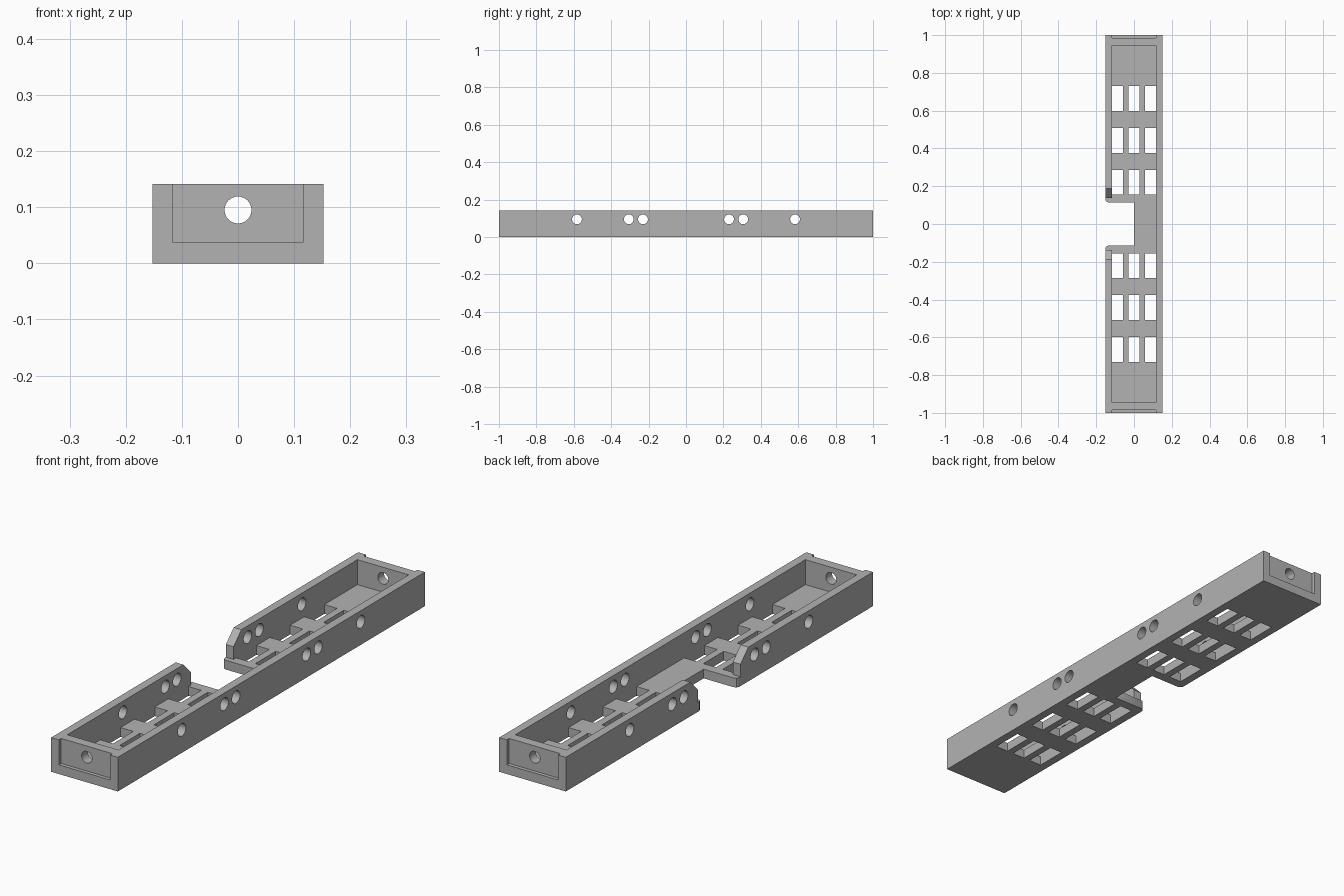
import bpy, bmesh, math
from mathutils import Matrix, Vector

if "Cube" in bpy.data.objects:
    bpy.data.objects.remove(bpy.data.objects["Cube"], do_unlink=True)

HALF_W, HALF_L, HEIGHT = 0.152, 1.0, 0.141
INNER_W, INNER_L, FLOOR = 0.117, 0.945, 0.038
HOLE_Z, OVER = 0.095, 0.3

grey = bpy.data.materials.new("plain_grey")
grey.use_nodes = True
COLOUR = (0.45, 0.45, 0.45, 1)
grey.diffuse_color = COLOUR
grey.node_tree.nodes["Principled BSDF"].inputs["Base Color"].default_value = COLOUR


def add_box(bm, x0, x1, y0, y1, z0, z1):
    size = Matrix.Diagonal((x1 - x0, y1 - y0, z1 - z0, 1))
    centre = Matrix.Translation(((x0 + x1) / 2, (y0 + y1) / 2, (z0 + z1) / 2))
    bmesh.ops.create_cube(bm, size=1, matrix=centre @ size)


def add_drill(bm, centre, radius, length, axis):
    turn = Vector((0, 0, 1)).rotation_difference(Vector(axis)).to_matrix().to_4x4()
    bmesh.ops.create_cone(bm, cap_ends=True, segments=32, radius1=radius, radius2=radius,
                          depth=length, matrix=Matrix.Translation(centre) @ turn)


def add_prism(bm, points, offset):
    face = bm.faces.new([bm.verts.new(p) for p in points])
    solid = bmesh.ops.extrude_face_region(bm, geom=[face])
    moved = [v for v in solid["geom"] if isinstance(v, bmesh.types.BMVert)]
    bmesh.ops.translate(bm, verts=moved, vec=offset)
    bmesh.ops.recalc_face_normals(bm, faces=bm.faces)


def make_object(name, bm):
    mesh = bpy.data.meshes.new(name)
    bm.to_mesh(mesh)
    bm.free()
    mesh.materials.append(grey)
    obj = bpy.data.objects.new(name, mesh)
    bpy.context.collection.objects.link(obj)
    return obj


def cut(target, bm):
    cutter = make_object("cutter", bm)
    cutter.hide_render = True
    mod = target.modifiers.new("cut", 'BOOLEAN')
    mod.operation, mod.solver, mod.object = 'DIFFERENCE', 'EXACT', cutter
    bpy.context.view_layer.objects.active = target
    bpy.ops.object.modifier_apply(modifier=mod.name)
    bpy.data.objects.remove(cutter, do_unlink=True)


# Solid block
bm = bmesh.new()
add_box(bm, -HALF_W, HALF_W, -HALF_L, HALF_L, 0, HEIGHT)
tray = make_object("slotted_tray", bm)

# Floor slots, three across in three rows at each end
bm = bmesh.new()
for side in (-1, 1):
    for row in (0.221, 0.441, 0.664):
        for x0 in (-INNER_W, -0.029, INNER_W - 0.058):
            y = side * row
            add_box(bm, x0, x0 + 0.058, y - 0.066, y + 0.066, -0.1, 0.06)
cut(tray, bm)

# Inner cavity and the shallow recess on each end face
bm = bmesh.new()
add_box(bm, -INNER_W, INNER_W, -INNER_L, INNER_L, FLOOR, OVER)
for side in (-1, 1):
    near, far = sorted((side * 0.985, side * 1.2))
    add_box(bm, -INNER_W, INNER_W, near, far, FLOOR, OVER)
cut(tray, bm)

# Side wall opening with chamfered upper corners
bm = bmesh.new()
half = [(0.138, FLOOR), (0.138, 0.09), (0.189, HEIGHT), (0.189, OVER)]
outline = half + [(-y, z) for y, z in reversed(half)]
add_prism(bm, [(-OVER, y, z) for y, z in outline], (OVER - 0.06, 0, 0))
cut(tray, bm)

# Floor notch with clipped outer corners
bm = bmesh.new()
half = [(0, 0.115), (-0.137, 0.115), (-0.147, 0.12), (-HALF_W, 0.13), (-OVER, 0.13)]
outline = half + [(x, -y) for x, y in reversed(half)]
add_prism(bm, [(x, y, -0.1) for x, y in outline], (0, 0, 0.19))
cut(tray, bm)

# Cross holes through both side walls, and one through each end
bm = bmesh.new()
for side in (-1, 1):
    for y in (0.23, 0.306, 0.583):
        add_drill(bm, (0, side * y, HOLE_Z), 0.026, 1, (1, 0, 0))
    add_drill(bm, (0, side * HALF_L, HOLE_Z), 0.024, 0.4, (0, 1, 0))
cut(tray, bm)

# Smooth the drilled holes and keep the edges sharp
bpy.ops.object.select_all(action='DESELECT')
tray.select_set(True)
bpy.context.view_layer.objects.active = tray
bpy.ops.object.shade_smooth_by_angle(angle=math.radians(30))
